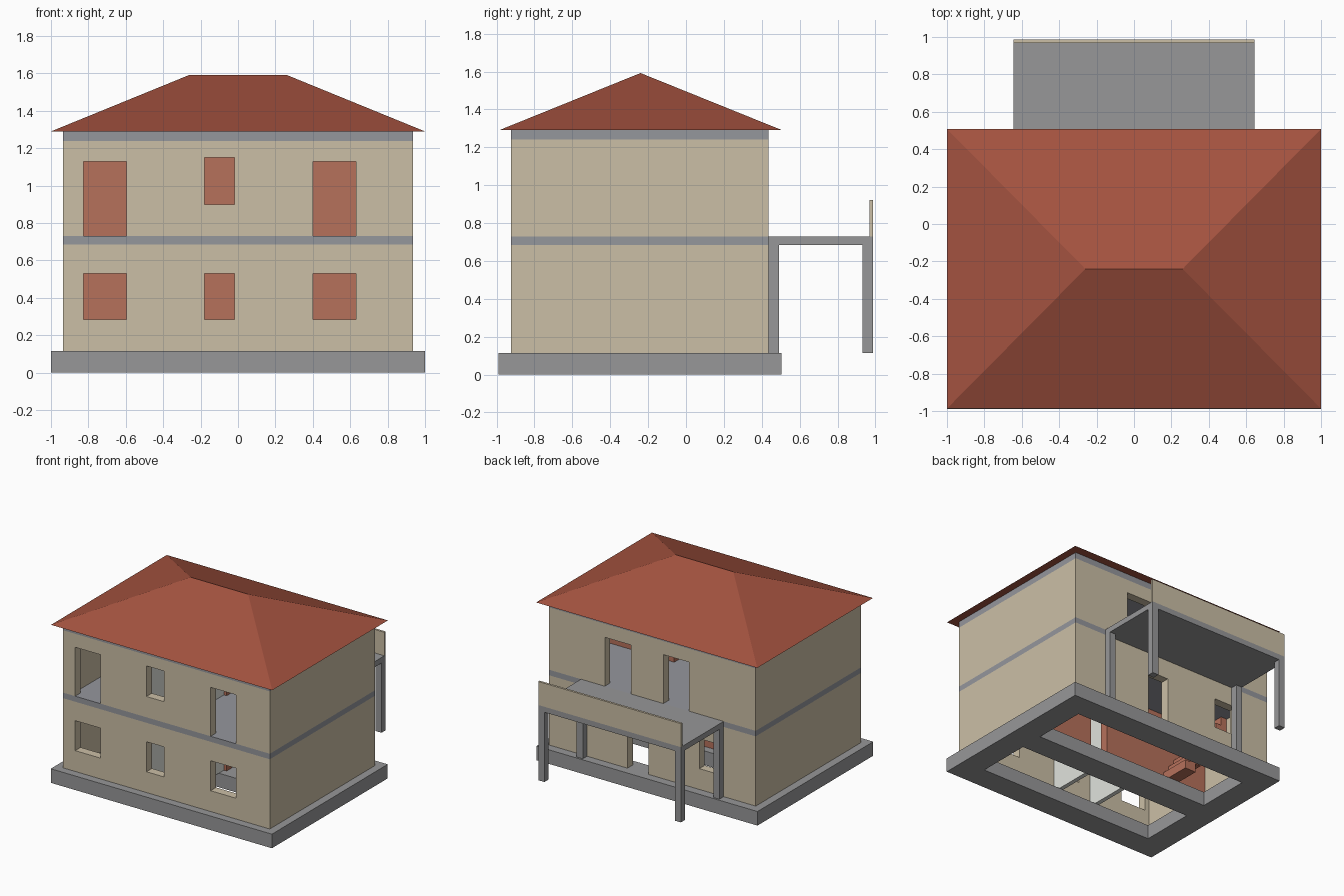
import bpy
import bmesh

cube = bpy.data.objects.get("Cube")
if cube:
    bpy.data.objects.remove(cube, do_unlink=True)


def material(name, rgb):
    m = bpy.data.materials.new(name)
    m.use_nodes = True
    m.diffuse_color = (*rgb, 1)
    m.node_tree.nodes["Principled BSDF"].inputs["Base Color"].default_value = (*rgb, 1)
    return m


BEIGE = material("beige plaster", (0.6, 0.52, 0.38))
GREY = material("grey concrete", (0.31, 0.31, 0.315))
SLAB = material("slab grey", (0.3, 0.308, 0.335))
ROOF = material("red roof", (0.37, 0.085, 0.05))
CLAY = material("terracotta wall", (0.47, 0.165, 0.105))
PALE = material("pale partition", (0.75, 0.77, 0.72))


def finish(name, bm, mat):
    bmesh.ops.recalc_face_normals(bm, faces=bm.faces[:])
    mesh = bpy.data.meshes.new(name)
    bm.to_mesh(mesh)
    bm.free()
    mesh.materials.append(mat)
    obj = bpy.data.objects.new(name, mesh)
    bpy.context.collection.objects.link(obj)
    return obj


def box(name, x, y, z, mat):
    """Box from three (low, high) ranges."""
    bm = bmesh.new()
    bmesh.ops.create_cube(bm, size=1)
    for v in bm.verts:
        v.co = [r[0] if c < 0 else r[1] for c, r in zip(v.co, (x, y, z))]
    return finish(name, bm, mat)


def panel(name, u, v, depth, openings, mat, flat=False):
    """Plate with rectangular openings: upright (u=x, v=z) or lying flat (u=x, v=y)."""
    us = sorted({*u, *(e for o in openings for e in o[:2])})
    vs = sorted({*v, *(e for o in openings for e in o[2:])})
    bm = bmesh.new()
    points = {}

    def vert(a, b):
        if (a, b) not in points:
            points[a, b] = bm.verts.new((a, b, depth[0]) if flat else (a, depth[0], b))
        return points[a, b]

    for a, b in zip(us, us[1:]):
        for c, d in zip(vs, vs[1:]):
            mu, mv = (a + b) / 2, (c + d) / 2
            if not any(o[0] < mu < o[1] and o[2] < mv < o[3] for o in openings):
                bm.faces.new([vert(a, c), vert(b, c), vert(b, d), vert(a, d)])
    grown = bmesh.ops.extrude_face_region(bm, geom=bm.faces[:], use_keep_orig=True)["geom"]
    shift = depth[1] - depth[0]
    moved = [g for g in grown if isinstance(g, bmesh.types.BMVert)]
    bmesh.ops.translate(bm, verts=moved, vec=(0, 0, shift) if flat else (0, shift, 0))
    bmesh.ops.recalc_face_normals(bm, faces=bm.faces[:])
    bmesh.ops.dissolve_limit(bm, angle_limit=0.01, verts=bm.verts[:], edges=bm.edges[:])
    return finish(name, bm, mat)


# Main dimensions
W, FRONT, BACK, T = 0.935, -0.925, 0.435, 0.07
BASE, FLOOR0, FLOOR1, CEIL, EAVE = 0.115, 0.685, 0.73, 1.24, 1.29
MID = -0.24
SPAN = (-W, W)
INNER = (FRONT + T, BACK - T)

# Foundation ring beam with a cross beam under the middle wall
panel("foundation", (-1, 1), (-0.99, 0.505), (0, BASE),
      [(-0.8, 0.8, -0.79, MID - 0.1), (-0.8, 0.8, MID + 0.1, 0.305)], GREY, flat=True)

# Front and back walls, window and door openings given as x range and z range
ground, upper = (BASE, FLOOR0), (FLOOR1, CEIL)
low, tall = (0.285, 0.53), (FLOOR1, 1.13)
left, middle, right = (-0.825, -0.595), (-0.18, -0.02), (0.4, 0.63)
panel("front_wall_ground", SPAN, ground, (FRONT, INNER[0]),
      [left + low, middle + low, right + low], BEIGE)
panel("front_wall_upper", SPAN, upper, (FRONT, INNER[0]),
      [left + tall, middle + (0.9, 1.15), right + tall], BEIGE)
panel("back_wall_ground", SPAN, ground, (INNER[1], BACK),
      [(0.035, 0.225, BASE, 0.53), (-0.63, -0.425) + low], BEIGE)
panel("back_wall_upper", SPAN, upper, (INNER[1], BACK),
      [(0.195, 0.43) + tall, (-0.33, -0.1) + tall], BEIGE)

# Side walls, middle walls and room partitions on both storeys
for storey, z in (("ground", ground), ("upper", upper)):
    for side, s in (("left", 1), ("right", -1)):
        box(f"{side}_wall_{storey}", sorted((s * W, s * (W - T))), INNER, z, BEIGE)
    panel(f"middle_wall_{storey}", (T - W, W - T), z, (MID - 0.035, MID + 0.035),
          [(0.09, 0.25, z[0], z[0] + 0.4)], CLAY)
    for i, x in enumerate((-0.32, 0.03)):
        box(f"partition_{storey}_{i + 1}", (x, x + 0.035),
            (INNER[0], MID - 0.035), z, PALE)

# Floor slabs
box("upper_floor_slab", SPAN, (FRONT, BACK), (FLOOR0, FLOOR1), SLAB)
box("ceiling_slab", SPAN, (FRONT, BACK), (CEIL, EAVE), SLAB)

# Stairs rising beside the middle wall
steps = 8
rise, run = (FLOOR0 - BASE) / steps, 0.4 / steps
for i in range(steps):
    x = -0.46 - i * run
    box(f"stair_step_{i + 1}", (x - run, x),
        (MID + 0.035, 0.05), (BASE + max(0, i - 1) * rise, BASE + (i + 1) * rise), CLAY)

# Hipped roof with closed underside
bm = bmesh.new()
eave = [bm.verts.new((x, y, EAVE)) for x, y in
        ((-1, -0.987), (1, -0.987), (1, 0.508), (-1, 0.508))]
ridge = [bm.verts.new((x, MID, 1.592)) for x in (-0.26, 0.26)]
a, b, c, d = eave
for face in ((a, b, ridge[1], ridge[0]), (b, c, ridge[1]),
             (c, d, ridge[0], ridge[1]), (d, a, ridge[0]), (d, c, b, a)):
    bm.faces.new(face)
finish("hipped_roof", bm, ROOF)

# Balcony deck, parapet and four posts
B, OUT, POST = 0.645, 0.987, 0.055
box("balcony_deck", (-B, B), (BACK, OUT), (FLOOR0, FLOOR1), GREY)
box("balcony_parapet", (-B, B), (OUT - 0.018, OUT), (FLOOR1, 0.922), BEIGE)
for side, s in (("left", 1), ("right", -1)):
    for row, y in (("inner", BACK), ("outer", OUT - POST)):
        box(f"balcony_post_{side}_{row}", sorted((s * B, s * (B - POST))),
            (y, y + POST), (BASE, FLOOR0), GREY)
